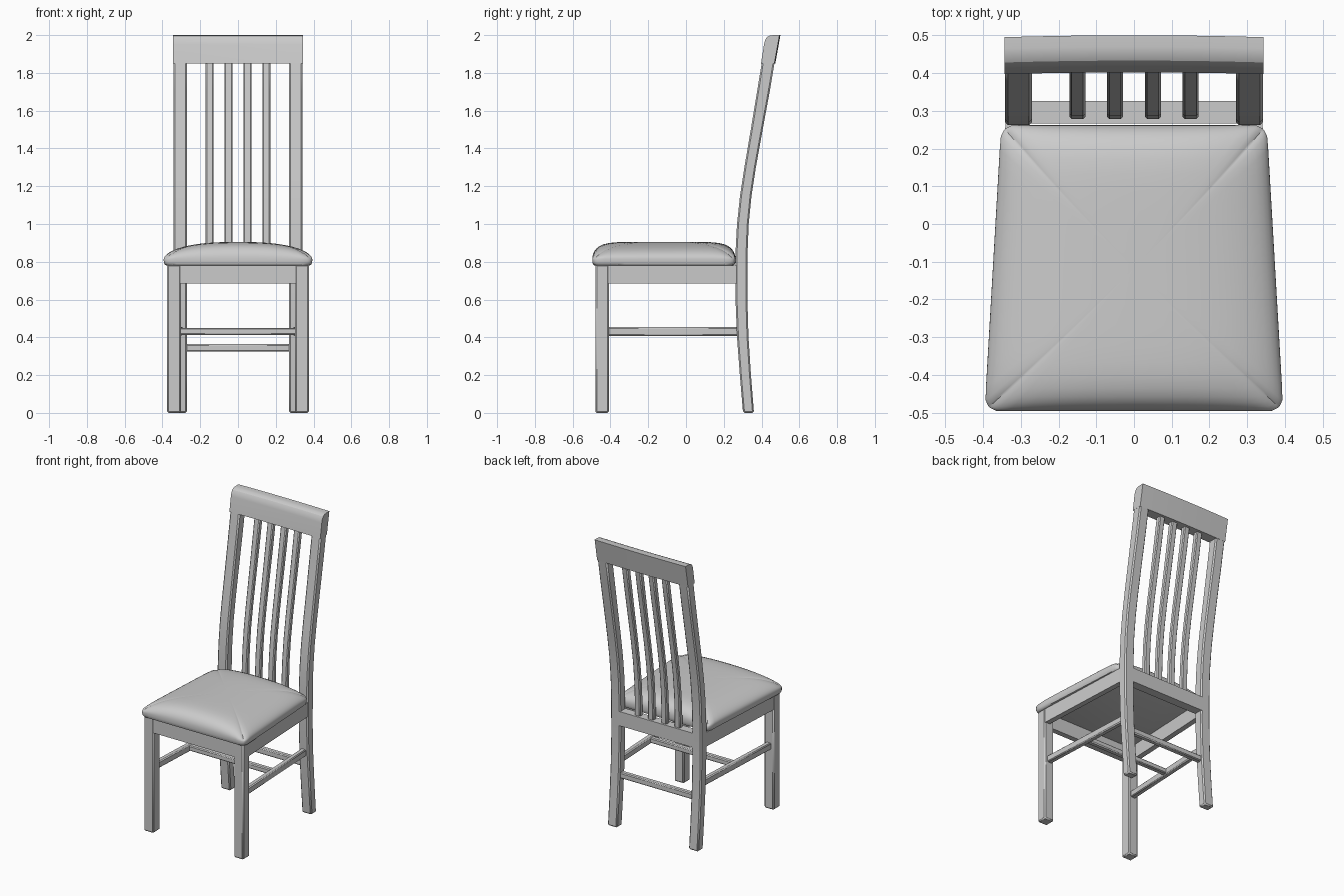
import bpy, bmesh, math
from mathutils import Vector

cube = bpy.data.objects.get("Cube")
if cube:
    bpy.data.objects.remove(cube, do_unlink=True)

grey = bpy.data.materials.new("light_grey")
grey.use_nodes = True
COLOUR = (0.6, 0.6, 0.6, 1)
grey.diffuse_color = COLOUR
grey.node_tree.nodes["Principled BSDF"].inputs["Base Color"].default_value = COLOUR


def loft(name, rings, bevel=0.0, angle=30):
    """Skin a list of equal closed rings, capping both ends."""
    bm = bmesh.new()
    loops = [[bm.verts.new(p) for p in ring] for ring in rings]
    n = len(loops[0])
    for a, b in zip(loops, loops[1:]):
        for i in range(n):
            j = (i + 1) % n
            bm.faces.new((a[i], a[j], b[j], b[i]))
    bm.faces.new(loops[0][::-1])
    bm.faces.new(loops[-1])
    bmesh.ops.recalc_face_normals(bm, faces=bm.faces)
    mesh = bpy.data.meshes.new(name)
    bm.to_mesh(mesh)
    bm.free()
    mesh.materials.append(grey)
    obj = bpy.data.objects.new(name, mesh)
    bpy.context.collection.objects.link(obj)
    bpy.ops.object.select_all(action='DESELECT')
    obj.select_set(True)
    bpy.context.view_layer.objects.active = obj
    bpy.ops.object.shade_smooth_by_angle(angle=math.radians(angle))
    if bevel:
        mod = obj.modifiers.new("edge_chamfer", 'BEVEL')
        mod.width, mod.segments = bevel, 1
        mod.limit_method = 'ANGLE'
    return obj


def post(name, x0, x1, sections, bevel):
    """Upright member; each section is (z, front y, back y)."""
    return loft(name, [[(x0, a, z), (x1, a, z), (x1, b, z), (x0, b, z)]
                       for z, a, b in sections], bevel)


def bar(name, p, q, width, height, bevel=0.0):
    """Level member between two points."""
    p, q = Vector(p), Vector(q)
    side = (q - p).cross(Vector((0, 0, 1))).normalized() * width / 2
    up = Vector((0, 0, height / 2))
    return loft(name, [[c - side - up, c + side - up, c + side + up, c - side + up]
                       for c in (p, q)], bevel)


# Swept side profile of the back: (z, front y, back y)
BACK = [(0, .302, .360), (.2, .285, .344), (.4, .270, .331), (.6, .262, .325),
        (.85, .262, .326), (1.0, .270, .332), (1.15, .286, .347),
        (1.3, .309, .370), (1.5, .343, .406), (1.7, .376, .443), (1.86, .402, .470)]

# Legs and side members
for side, s in (("left", 1), ("right", -1)):
    post("front_leg_" + side, s * .303, s * .376,
         [(0, -.48, -.408), (.785, -.48, -.408)], .008)
    post("back_leg_" + side, s * .27, s * .342, BACK, .008)
    bar("side_apron_" + side, (s * .355, -.42, .733), (s * .322, .28, .733), .036, .097)
    bar("side_stretcher_" + side, (s * .338, -.42, .431), (s * .305, .285, .431),
        .036, .046, .006)

# Cross members
bar("front_apron", (-.32, -.459, .733), (.32, -.459, .733), .036, .097)
bar("back_apron", (-.29, .296, .733), (.29, .296, .733), .06, .097)
bar("middle_stretcher", (-.32, -.07, .431), (.32, -.07, .431), .036, .036, .006)
bar("back_stretcher", (-.29, .303, .344), (.29, .303, .344), .036, .04, .006)

# Back slats follow the same sweep, thinner than the legs
slat = [(.75, .278, .312)] + [(z, a + .016, b - .014) for z, a, b in BACK[4:]]
for i in range(4):
    x = -.15 + i * .1
    post("back_slat_%d" % (i + 1), x - .021, x + .021, slat, .006)

# Top rail, rounded at the upper front edge and slightly bowed
rail = [(.397, 1.85), (.413, 1.95), (.418, 1.972), (.428, 1.989), (.445, 1.998),
        (.465, 2.0), (.495, 2.0), (.468, 1.85)]
loft("top_rail", [[(.343 * t, y + .005 * (1 - t * t), z) for y, z in rail]
                  for t in (-1, -.75, -.5, -.25, 0, .25, .5, .75, 1)])

# Padded seat: rounded trapezoid rings rising into a dome
N, CORNER = 16, .9
ticks = [math.sin(math.pi / 2 * (-1 + 2 * i / N)) for i in range(N)]
square = ([(t, -1) for t in ticks] + [(1, t) for t in ticks]
          + [(-t, 1) for t in ticks] + [(-1, -t) for t in ticks])


def seat_ring(scale, height=None):
    ring = []
    for u, v in square:
        cu, cv = (max(-CORNER, min(CORNER, c)) for c in (u, v))
        d = Vector((u - cu, v - cv))
        if d.length > 0:
            d *= max(abs(d.x), abs(d.y)) / d.length
        pu, pv = (cu + d.x) * scale, (cv + d.y) * scale
        x = pu * (.374 - .022 * pv)
        y = -.117 + .379 * pv
        z = height
        if z is None:
            fu = max(0, 1 - abs(u * scale) ** 2.5) ** .5
            fv = max(0, 1 - abs(v * scale) ** 8) ** .5
            z = .815 + .09 * fu * fv
        ring.append((x, y, z))
    return ring


rings = [seat_ring(.96, .78), seat_ring(.985, .783), seat_ring(.998, .795), seat_ring(1, .805)]
rings += [seat_ring(s) for s in (1, .997, .988, .97, .94, .9, .84, .76, .66, .54, .4, .25, .1, .02)]
loft("seat_cushion", rings, angle=50)
